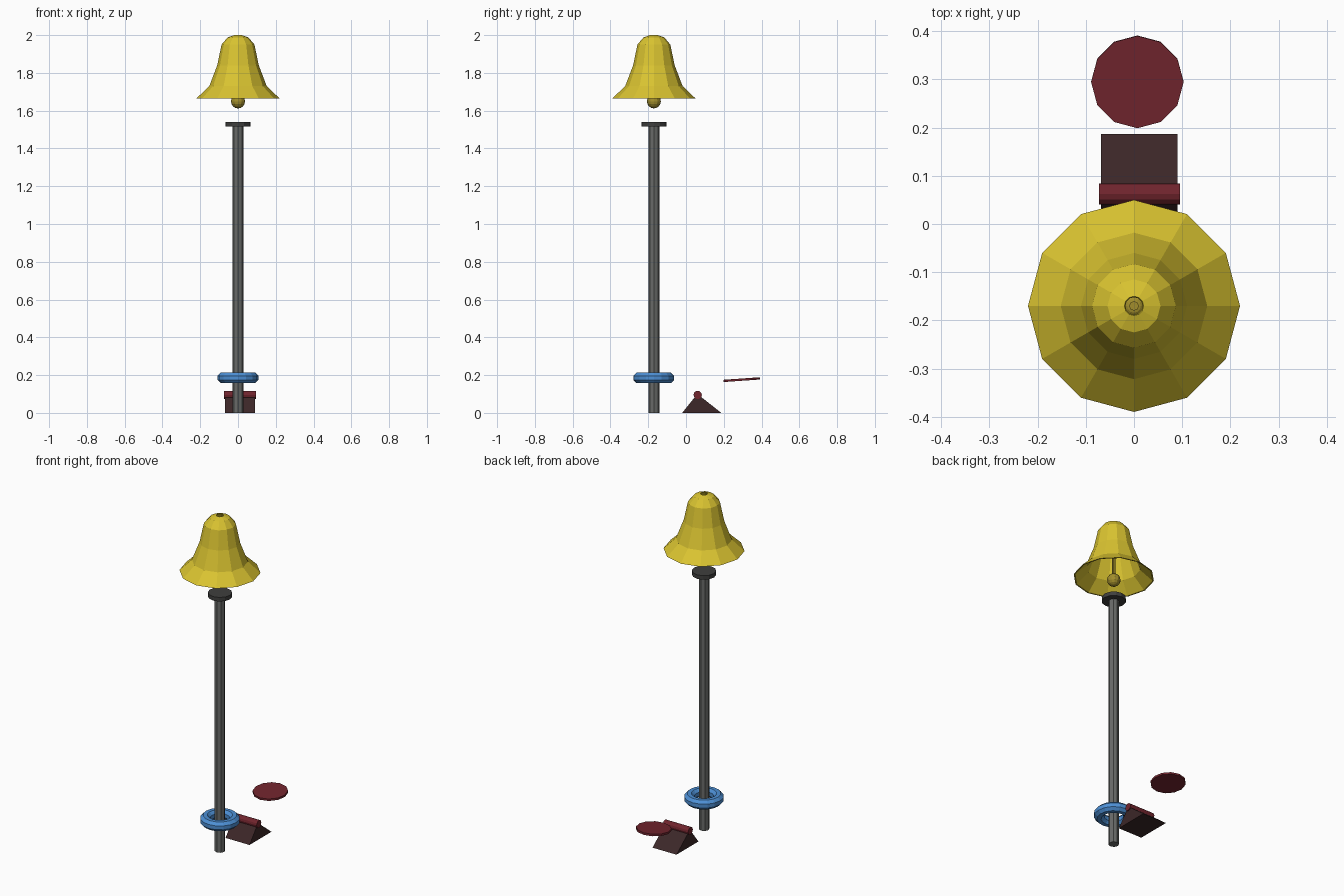
import bpy, bmesh, math
from mathutils import Matrix, Vector

if "Cube" in bpy.data.objects:
    bpy.data.objects.remove(bpy.data.objects["Cube"])


def mat(name, r, g, b):
    m = bpy.data.materials.new(name)
    m.diffuse_color = (r, g, b, 1)
    m.use_nodes = True
    m.node_tree.nodes["Principled BSDF"].inputs["Base Color"].default_value = m.diffuse_color
    return m


YELLOW = mat("bell yellow", 0.70, 0.55, 0.03)
GOLD = mat("dark gold", 0.36, 0.27, 0.025)
GREY = mat("pole grey", 0.14, 0.145, 0.14)
DARK = mat("cap dark grey", 0.05, 0.05, 0.048)
BLUE = mat("ring blue", 0.075, 0.28, 0.67)
BROWN = mat("wedge brown", 0.045, 0.02, 0.021)
RED = mat("dark red", 0.165, 0.018, 0.027)


def finish(name, bm, material):
    bmesh.ops.recalc_face_normals(bm, faces=bm.faces)
    me = bpy.data.meshes.new(name)
    bm.to_mesh(me)
    bm.free()
    me.materials.append(material)
    ob = bpy.data.objects.new(name, me)
    bpy.context.collection.objects.link(ob)
    return ob


def lathe(name, profile, n, material, mtx, closed=False, caps=True):
    """Revolve (radius, height) points about local z."""
    bm = bmesh.new()
    rings = [[bm.verts.new(mtx @ Vector((r * math.cos(2 * math.pi * i / n),
                                         r * math.sin(2 * math.pi * i / n), z)))
              for i in range(n)] for r, z in profile]
    pairs = list(zip(rings, rings[1:]))
    if closed:
        pairs.append((rings[-1], rings[0]))
    for a, b in pairs:
        for i in range(n):
            j = (i + 1) % n
            bm.faces.new((a[i], a[j], b[j], b[i]))
    if caps and not closed:
        bm.faces.new(rings[0])
        bm.faces.new(rings[-1])
    return finish(name, bm, material)


AXIS = Matrix.Translation((0, -0.17, 0))

# pole and its top cap
lathe("pole", [(0.029, 0), (0.029, 1.52)], 8, GREY, AXIS)
lathe("pole_cap", [(0.066, 1.516), (0.066, 1.54)], 12, DARK, AXIS)

# sliding ring around the pole
tube = [(0.08 + 0.03 * math.cos(math.pi * (k + 0.5) / 4),
         0.185 + 0.03 * math.sin(math.pi * (k + 0.5) / 4)) for k in range(8)]
lathe("sliding_ring", tube, 16, BLUE, AXIS, closed=True)

# bell: thin open shell with a small hole at the crown
outer = [(0.22, 1.665), (0.152, 1.73), (0.11, 1.84), (0.087, 1.95),
         (0.055, 1.988), (0.02, 2.0)]
inner = [(max(r - 0.007, 0.018), z - (0.004 if i else 0))
         for i, (r, z) in enumerate(outer)]
lathe("bell", outer + inner[::-1], 12, YELLOW, AXIS, closed=True)

# clapper rod and ball
lathe("clapper_rod", [(0.01, 1.66), (0.01, 1.985)], 8, GOLD, AXIS)
bm = bmesh.new()
bmesh.ops.create_uvsphere(bm, u_segments=12, v_segments=8, radius=0.037,
                          matrix=Matrix.Translation((0, -0.17, 1.649)))
finish("clapper_ball", bm, GOLD)

# wedge: triangular prism fulcrum
bm = bmesh.new()
ends = [[bm.verts.new((x, y, z)) for y, z in ((-0.02, 0), (0.187, 0), (0.06, 0.1))]
        for x in (-0.068, 0.09)]
bm.faces.new(ends[0])
bm.faces.new(ends[1])
for i in range(3):
    j = (i + 1) % 3
    bm.faces.new((ends[0][i], ends[0][j], ends[1][j], ends[1][i]))
finish("wedge", bm, BROWN)

# hinge bar on the wedge ridge
lathe("hinge_bar", [(0.022, -0.084), (0.022, 0.084)], 12, RED,
      Matrix.Translation((0.011, 0.062, 0.095)) @ Matrix.Rotation(math.pi / 2, 4, 'Y'))

# tilted strike pad
lathe("strike_pad", [(0.096, -0.006), (0.096, 0.006)], 12, RED,
      Matrix.Translation((0.007, 0.295, 0.176)) @ Matrix.Rotation(math.radians(4), 4, 'X'))
